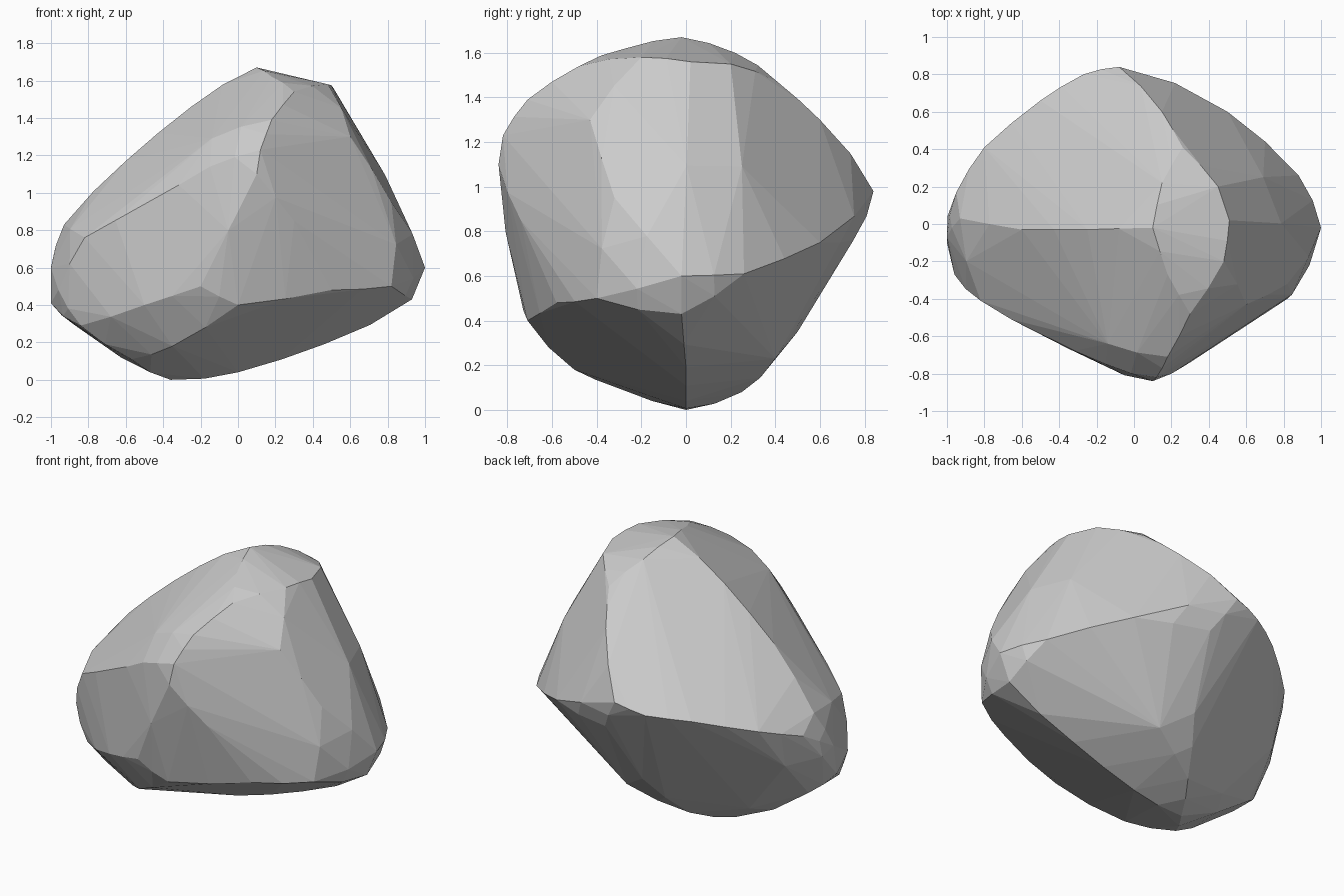
import bpy
import bmesh

if "Cube" in bpy.data.objects:
    bpy.data.objects.remove(bpy.data.objects["Cube"])

# Ridge lines of the boulder: each is a short path of (x, y, z) corners
ridges = {
    "crown": [(.1, -.02, 1.67), (.48, -.2, 1.58), (.51, .02, 1.56),
              (.45, .2, 1.55), (.15, .22, 1.6), (.18, -.27, 1.62), (.3, -.48, 1.54)],
    "upper_front": [(.18, -.71, 1.39), (.12, -.82, 1.23), (.1, -.84, 1.1),
                    (-.15, -.75, 1.14), (-.14, -.64, 1.29)],
    "upper_back": [(.26, .41, 1.47), (.15, .6, 1.3), (-.08, .84, .98)],
    "left_crest": [(-.25, -.03, 1.46), (-.6, -.03, 1.17), (-.93, .03, .83)],
    "left_back": [(-.27, .8, .93), (-.5, .66, .9), (-.8, .41, .82), (-.95, .17, .74)],
    "left_tip": [(-1, -.07, .6), (-1, -.1, .41), (-.96, -.27, .48),
                 (-.84, -.33, .29), (-.87, 0, .29)],
    "front_left": [(-.82, -.41, .76), (-.48, -.6, .94), (-.5, -.59, .4), (-.35, -.5, .18)],
    "front_base": [(-.2, -.73, .5), (0, -.71, .4), (.3, -.74, .85), (.5, -.58, .48),
                   (.82, -.4, .5)],
    "right_tip": [(.6, -.43, 1.3), (.82, -.32, .95), (1, -.02, .6), (.93, -.02, .43)],
    "right_back": [(.88, .26, .61), (.5, .6, .75), (.05, .75, .76)],
    "underside": [(.46, 0, .19), (0, 0, .04), (-.36, 0, 0), (-.2, .25, .08),
                  (-.04, .5, .35), (.14, .4, .23), (-.57, -.3, .11)],
}


def hull(points):
    """Faceted convex skin around the points."""
    bm = bmesh.new()
    for co in points:
        bm.verts.new(co)
    bmesh.ops.convex_hull(bm, input=bm.verts[:])
    loose = [v for v in bm.verts if not v.link_faces]
    bmesh.ops.delete(bm, geom=loose, context='VERTS')
    bmesh.ops.recalc_face_normals(bm, faces=bm.faces[:])
    bm.normal_update()
    return bm


# Rough block, then worn ridges: long sharp edges get a bowed middle
rough = hull([co for path in ridges.values() for co in path])
points = [v.co.copy() for v in rough.verts]
for e in rough.edges:
    if e.calc_length() > .2 and e.calc_face_angle(0) > .3:
        a, b = e.verts
        bow = .09 * (b.normal - a.normal).dot(b.co - a.co)
        points.append((a.co + b.co) / 2 + (a.normal + b.normal).normalized() * min(max(bow, 0), .035))
rough.free()

# Final skin, with nearly flat triangles merged into broad facets
bm = hull(points)
bmesh.ops.dissolve_limit(bm, angle_limit=0.03, verts=bm.verts[:], edges=bm.edges[:])
mesh = bpy.data.meshes.new("boulder")
bm.to_mesh(mesh)
bm.free()
boulder = bpy.data.objects.new("boulder", mesh)
bpy.context.collection.objects.link(boulder)
